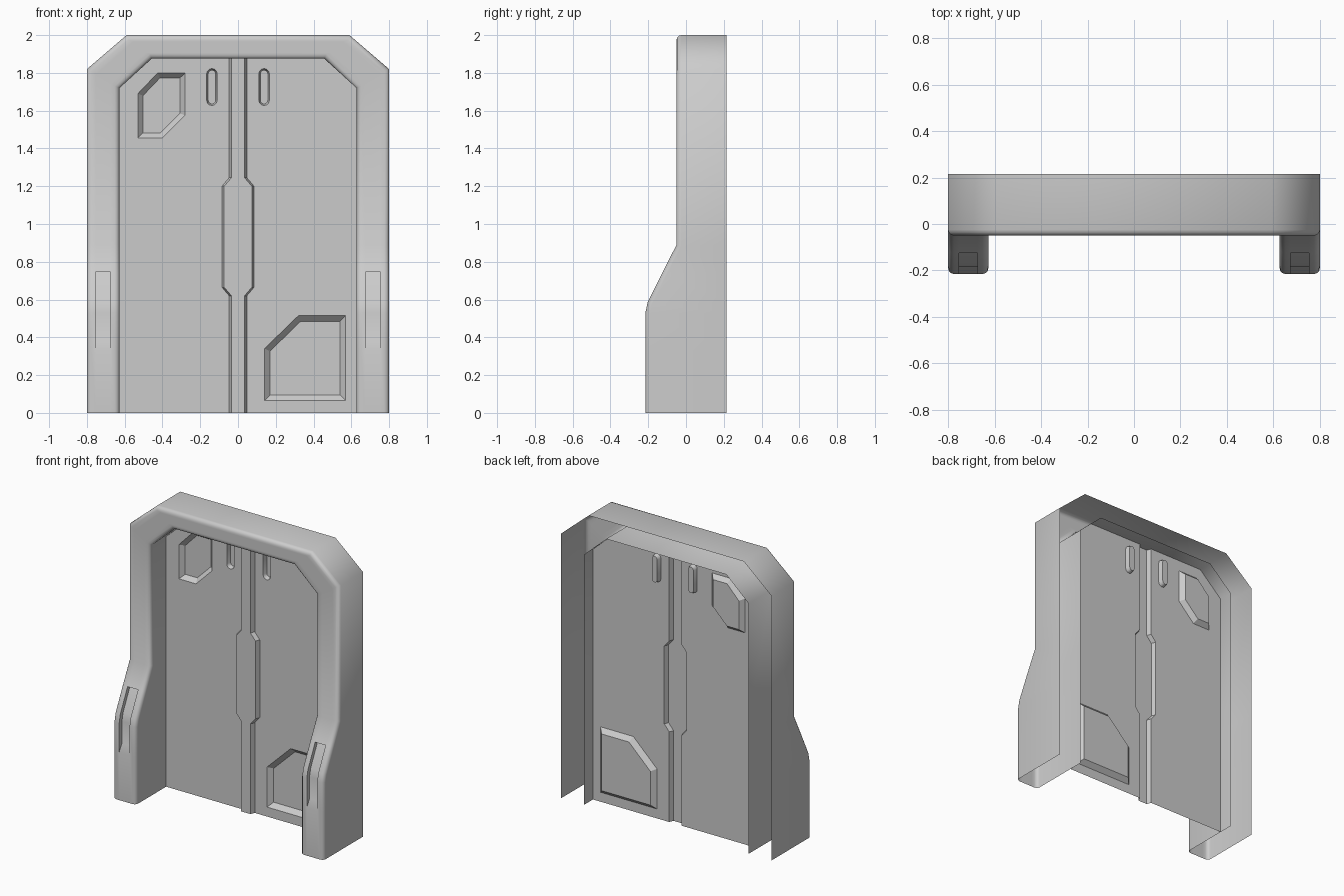
import bpy, bmesh, math
from mathutils import Vector

cube = bpy.data.objects.get("Cube")
if cube:
    bpy.data.objects.remove(cube, do_unlink=True)

BACK, FRONT, FOOT, PANEL = 0.215, -0.05, -0.215, 0.115
OUT, INN, TOP, INN_TOP = 0.8, 0.627, 2.0, 1.875

grey = bpy.data.materials.new("plain_grey")
grey.use_nodes = True
grey.diffuse_color = (0.6, 0.6, 0.6, 1)
bsdf = grey.node_tree.nodes["Principled BSDF"]
bsdf.inputs["Base Color"].default_value = (0.6, 0.6, 0.6, 1)
bsdf.inputs["Roughness"].default_value = 0.6


def finish(bm, name, angle):
    mesh = bpy.data.meshes.new(name)
    bm.to_mesh(mesh)
    bm.free()
    obj = bpy.data.objects.new(name, mesh)
    bpy.context.collection.objects.link(obj)
    mesh.materials.append(grey)
    bpy.ops.object.select_all(action='DESELECT')
    bpy.context.view_layer.objects.active = obj
    obj.select_set(True)
    bpy.ops.object.shade_smooth_by_angle(angle=math.radians(angle))


def face_front(bm):
    """Turn every face towards the front."""
    bm.normal_update()
    bmesh.ops.reverse_faces(bm, faces=[f for f in bm.faces if f.normal.y > 0])


# Door frame: an open-backed channel swept up one leg, across and down the other
def build_frame():
    bm = bmesh.new()
    # leg stations: height and front depth
    leg = [(0, FOOT), (0.33, FOOT), (0.53, FOOT), (0.585, -0.203),
           (0.745, -0.124), (0.89, FRONT)]
    half = [((OUT, z), (INN, z), y) for z, y in leg]
    half += [((OUT, 1.82), (INN, 1.72), FRONT), ((0.59, TOP), (0.457, INN_TOP), FRONT)]
    flip = [((-o[0], o[1]), (-i[0], i[1]), y) for o, i, y in reversed(half)]
    rings = []
    for o, i, y in half + flip:
        o, i = Vector(o), Vector(i)
        section = [(o, BACK), (o, y), (o.lerp(i, 0.27), y), (o.lerp(i, 0.73), y),
                   (i, y), (i, BACK)]
        rings.append([bm.verts.new((p.x, d, p.y)) for p, d in section])
    grooves = []
    for a, b in zip(rings, rings[1:]):
        for k in range(5):
            f = bm.faces.new((a[k], a[k + 1], b[k + 1], b[k]))
            z = f.calc_center_median().z
            if k == 2 and 0.33 < z < 0.745:
                grooves.append(f)

    # sunken groove on each leg, with a ramp at its lower end
    new = bmesh.ops.extrude_face_region(bm, geom=grooves)["geom"]
    bmesh.ops.delete(bm, geom=[f for f in grooves if f.is_valid], context='FACES_ONLY')
    for v in [g for g in new if isinstance(g, bmesh.types.BMVert)]:
        v.co.y += 0.03
        if v.co.z < 0.34:
            v.co.z += 0.05

    # rounded front rims
    rim = [bm.edges.get((a[k], b[k])) for a, b in zip(rings, rings[1:]) for k in (1, 4)]
    bmesh.ops.bevel(bm, geom=rim, offset=0.025, offset_type='OFFSET', segments=3,
                    profile=0.5, affect='EDGES')
    bmesh.ops.recalc_face_normals(bm, faces=bm.faces[:])
    top = max(bm.faces, key=lambda f: f.calc_center_median().z)
    if top.normal.z < 0:
        bmesh.ops.reverse_faces(bm, faces=bm.faces[:])
    finish(bm, "door_frame", 50)


# Half outline of the raised centre strip, bottom to top
SEAM = [(0.047, 0), (0.047, 0.62), (0.085, 0.665), (0.085, 1.2), (0.047, 1.245),
        (0.047, INN_TOP)]


def capsule(x, z, radius, straight):
    pts = []
    for k in range(14):
        a = math.pi * (k % 7) / 6 + (math.pi if k > 6 else 0)
        rise = straight / 2 if k < 7 else -straight / 2
        pts.append((x + radius * math.cos(a), z + rise + radius * math.sin(a)))
    return pts


# One door leaf with bevelled recesses: (outline, bevel width, depth)
def build_leaf(name, side, recesses):
    bm = bmesh.new()

    def loop(pts):
        return [bm.verts.new((x, PANEL, z)) for x, z in pts]

    outline = SEAM + [(0.457, INN_TOP), (INN, 1.72), (INN, 0)]
    ring = loop([(x * side, z) for x, z in outline])
    edges = [bm.edges.new((a, b)) for a, b in zip(ring, ring[1:] + ring[:1])]
    caps = []
    for pts, width, depth in recesses:
        cap = bm.faces.new(loop(pts))
        caps.append((cap, width, depth))
        edges += cap.edges[:]
    bmesh.ops.triangle_fill(bm, edges=edges, use_beauty=True, normal=(0, -1, 0))
    face_front(bm)
    for cap, width, depth in caps:
        bmesh.ops.inset_individual(bm, faces=[cap], thickness=width, use_even_offset=True)
        for v in cap.verts:
            v.co.y = PANEL + depth
    finish(bm, name, 30)


# Raised strip covering the seam between the leaves
def build_strip():
    bm = bmesh.new()
    rows = []
    for x, z in SEAM:
        spots = [(-x, PANEL), (-x + 0.012, PANEL - 0.03), (x - 0.012, PANEL - 0.03), (x, PANEL)]
        rows.append([bm.verts.new((px, py, z)) for px, py in spots])
    for a, b in zip(rows, rows[1:]):
        for k in range(3):
            bm.faces.new((a[k], a[k + 1], b[k + 1], b[k]))
    face_front(bm)
    finish(bm, "centre_strip", 30)


hex_recess = [(-0.425, 1.8), (-0.28, 1.8), (-0.28, 1.575), (-0.4, 1.455),
              (-0.53, 1.455), (-0.53, 1.69)]
corner_recess = [(0.32, 0.515), (0.57, 0.515), (0.57, 0.065), (0.14, 0.065), (0.14, 0.34)]

build_frame()
build_leaf("right_door_leaf", -1, [(hex_recess, 0.027, 0.03),
                                   (capsule(-0.138, 1.725, 0.028, 0.14), 0.008, 0.03)])
build_leaf("left_door_leaf", 1, [(corner_recess, 0.03, 0.03),
                                 (capsule(0.138, 1.725, 0.028, 0.14), 0.008, 0.03)])
build_strip()
